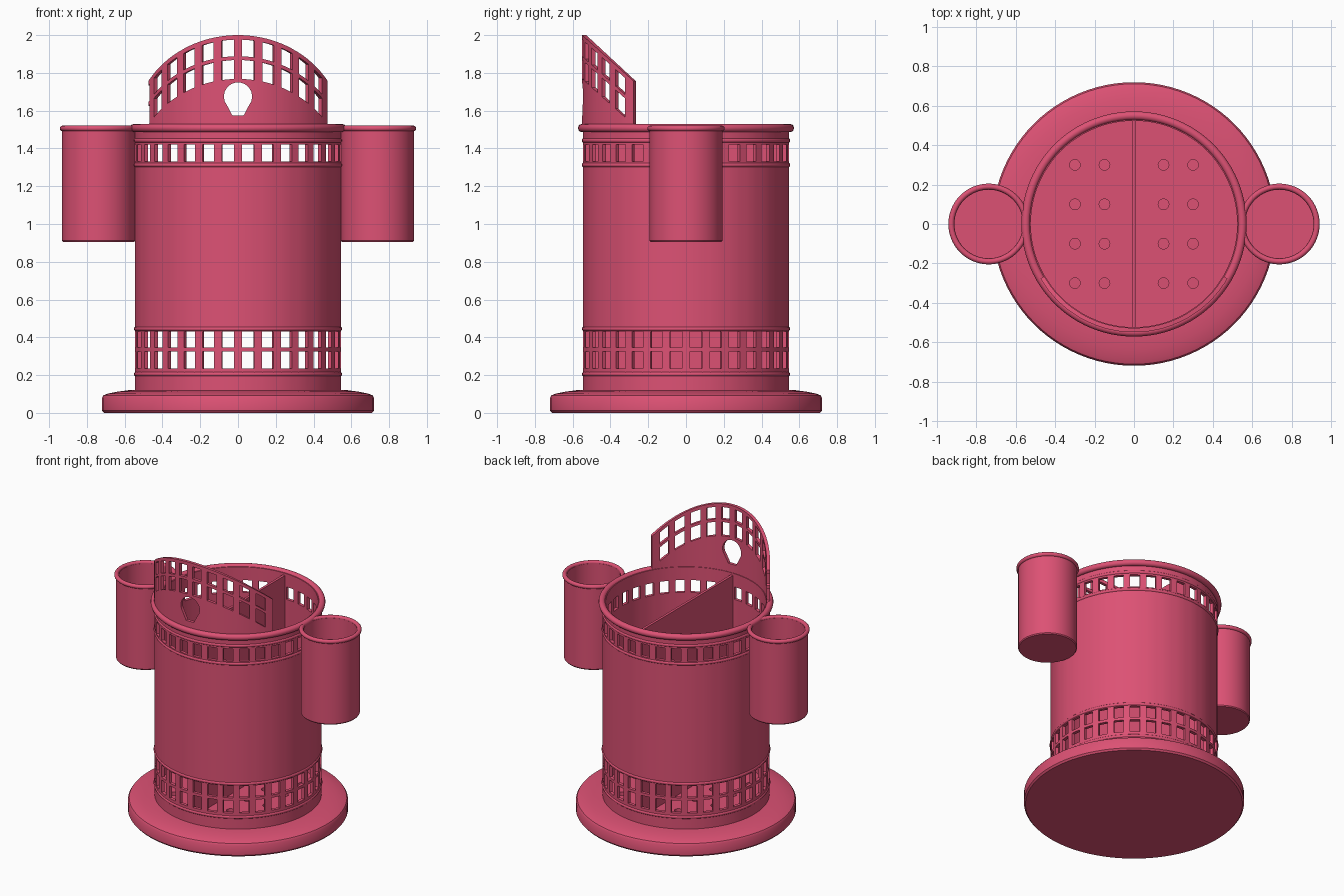
import bpy, bmesh, math

if "Cube" in bpy.data.objects:
    bpy.data.objects.remove(bpy.data.objects["Cube"])

PINK = bpy.data.materials.new("raspberry_pink")
PINK.diffuse_color = (0.72, 0.083, 0.175, 1)
PINK.use_nodes = True
PINK.node_tree.nodes["Principled BSDF"].inputs["Base Color"].default_value = PINK.diffuse_color
STEP = 2 * math.pi / 32          # one window + one strut


def finish(name, bm, mods=(), cutter=None):
    """Turn a bmesh into an object, apply its modifiers, shade it."""
    me = bpy.data.meshes.new(name)
    bm.to_mesh(me)
    bm.free()
    ob = bpy.data.objects.new(name, me)
    bpy.context.collection.objects.link(ob)
    me.materials.append(PINK)
    bpy.ops.object.select_all(action='DESELECT')
    bpy.context.view_layer.objects.active = ob
    ob.select_set(True)
    for kind, props in mods:
        m = ob.modifiers.new(kind, kind)
        for k, v in props.items():
            setattr(m, k, v)
        bpy.ops.object.modifier_apply(modifier=m.name)
    bpy.ops.object.shade_smooth_by_angle(angle=math.radians(35))
    return ob


def lathe(name, profile, x=0.0, steps=96, closed=False):
    """Spin an (r, z) profile about a vertical axis at x."""
    bm = bmesh.new()
    vs = [bm.verts.new((r, 0, z)) for r, z in profile]
    es = [bm.edges.new(p) for p in zip(vs, vs[1:])]
    if closed:
        es.append(bm.edges.new((vs[-1], vs[0])))
    bmesh.ops.spin(bm, geom=vs + es, cent=(0, 0, 0), axis=(0, 0, 1),
                   angle=2 * math.pi, steps=steps, use_duplicate=False)
    bmesh.ops.remove_doubles(bm, verts=bm.verts, dist=1e-4)
    bmesh.ops.recalc_face_normals(bm, faces=bm.faces)
    bmesh.ops.translate(bm, verts=bm.verts, vec=(x, 0, 0))
    return finish(name, bm)


def ring(name, r, z, minor, x=0.0, n=12):
    pts = [(r + minor * math.cos(2 * math.pi * i / n),
            z + minor * math.sin(2 * math.pi * i / n)) for i in range(n)]
    return lathe(name, pts, x, closed=True)


def wall(name, r, thick, angles, rows, zfun, keep, extra=()):
    """Curved sheet of cells; keep(column, row) decides which cells are solid."""
    bm = bmesh.new()
    grid = [[bm.verts.new((r * math.sin(a), -r * math.cos(a), zfun(a, z))) for z in rows]
            for a in angles]
    for i in range(len(angles) - 1):
        for j in range(len(rows) - 1):
            if keep(i, j):
                bm.faces.new((grid[i][j], grid[i + 1][j], grid[i + 1][j + 1], grid[i][j + 1]))
    bmesh.ops.remove_doubles(bm, verts=bm.verts, dist=1e-4)
    loose = [v for v in bm.verts if not v.link_faces]
    bmesh.ops.delete(bm, geom=loose, context='VERTS')
    mods = [('SOLIDIFY', dict(thickness=thick, offset=-1))] + list(extra)
    return finish(name, bm, mods)


def prism(name, pts, y0, y1):
    """Extrude an (x, z) outline along y."""
    bm = bmesh.new()
    f = bm.faces.new([bm.verts.new((x, y0, z)) for x, z in pts])
    g = bmesh.ops.extrude_face_region(bm, geom=[f])
    bmesh.ops.translate(bm, vec=(0, y1 - y0, 0),
                        verts=[v for v in g['geom'] if isinstance(v, bmesh.types.BMVert)])
    bmesh.ops.recalc_face_normals(bm, faces=bm.faces)
    return finish(name, bm)


# Round foot
lathe("base", [(0, 0), (.71, 0), (.72, .012), (.72, .08), (.712, .093), (.69, .102),
               (.64, .112), (.58, .12), (0, .12)])

# Main cup wall with a double row of windows low down and a single row on top
parts = (-.2, .2, .4, .6)        # strut, then three slices of window
angles = [(k + p) * STEP for k in range(32) for p in parts] + [(32 - .2) * STEP]
rows = [.11, .235, .325, .345, .43, 1.33, 1.42, 1.515]
wall("cup_wall", .546, .022, angles, rows, lambda a, z: z,
     lambda i, j: i % 4 == 0 or j not in (1, 3, 5))

# Raised bands and rounded lip
for i, z in enumerate((.205, .445, 1.312, 1.442)):
    ring(f"band_{i + 1}", .54, z, .012)
ring("lip", .55, 1.508, .022)

# Floor with sixteen drain holes
holes = bmesh.new()
for x in (-.3, -.15, .15, .3):
    for y in (-.3, -.1, .1, .3):
        g = bmesh.ops.create_cone(holes, cap_ends=True, segments=20, radius1=.027,
                                  radius2=.027, depth=.2)
        bmesh.ops.translate(holes, verts=g['verts'], vec=(x, y, .16))
cutter = finish("hole_cutter", holes)
cutter.hide_render = True
bm = bmesh.new()
bmesh.ops.create_cone(bm, cap_ends=True, segments=96, radius1=.535, radius2=.535, depth=.035)
bmesh.ops.translate(bm, verts=bm.verts, vec=(0, 0, .138))
finish("floor", bm, [('BOOLEAN', dict(operation='DIFFERENCE', object=cutter, solver='EXACT'))])
bpy.data.objects.remove(cutter)

# Divider across the middle, front to back
prism("divider", [(-.009, .12), (.009, .12), (.009, 1.5), (-.009, 1.5)], -.53, .53)

# Arched front crest: solid panel with two rows of lattice above
END = math.radians(59.7)
arch = [-END] + [(k + p) * STEP for k in range(-5, 6) for p in parts
                 if (k + p) * STEP < END - .05] + [END - .04, END]


def is_strut(i):
    a = (arch[i] + arch[i + 1]) / 2 / STEP
    return abs(a - round(a)) < .2 and abs(a) < 5.2 or i == len(arch) - 2


def crest_z(a, z):
    return max(1.5, z - .491 * (1 - math.cos(a))) if z > 1.5 else z


bulb = [(.075 * math.sin(math.radians(t)), 1.675 + .075 * math.cos(math.radians(t)))
        for t in range(-130, 131, 20)]
bulb = [(-.03, 1.575)] + bulb + [(.03, 1.575)]
cutter = prism("bulb_cutter", bulb, -.7, -.4)
cutter.hide_render = True
wall("crest", .55, .022, arch, [1.5, 1.768, 1.868, 1.888, 1.976, 2.0], crest_z,
     lambda i, j: j not in (1, 3) or is_strut(i),
     [('BOOLEAN', dict(operation='DIFFERENCE', object=cutter, solver='EXACT'))])
bpy.data.objects.remove(cutter)

# Side cups
for side, s in (("left", -1), ("right", 1)):
    lathe(f"{side}_side_cup", [(0, .905), (.188, .905), (.193, .912), (.193, 1.505),
                               (.174, 1.505), (.174, .93), (0, .93)], s * .738, 64)
    ring(f"{side}_side_cup_lip", .19, 1.506, .015, s * .738)
